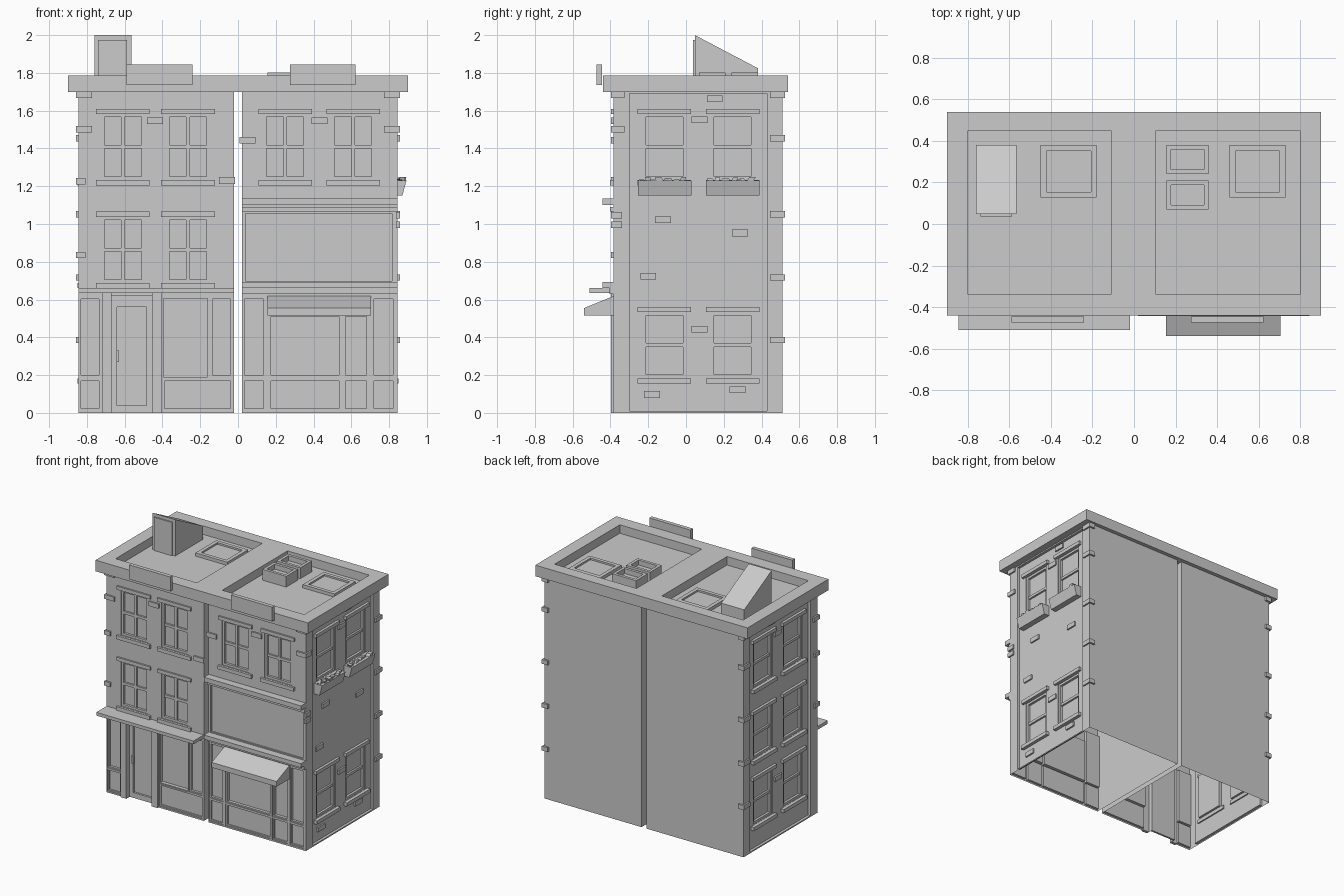
import bpy, bmesh, random
from mathutils import Vector

if "Cube" in bpy.data.objects:
    bpy.data.objects.remove(bpy.data.objects["Cube"])

random.seed(4)
FRONT, SIDE = 0.385, 0.825          # wall planes
parts, cuts = {}, {"L": [], "R": []}


def make(name, solids):
    """One object from a list of (cross-section points, extrude vector)."""
    bm = bmesh.new()
    for pts, vec in solids:
        f = bm.faces.new([bm.verts.new(p) for p in pts])
        top = bmesh.ops.extrude_face_region(bm, geom=[f])["geom"]
        bmesh.ops.translate(bm, vec=vec, verts=[v for v in top if isinstance(v, bmesh.types.BMVert)])
    bmesh.ops.recalc_face_normals(bm, faces=bm.faces)
    me = bpy.data.meshes.new(name)
    bm.to_mesh(me)
    bm.free()
    ob = bpy.data.objects.new(name, me)
    bpy.context.collection.objects.link(ob)
    return ob


def box(x0, x1, y0, y1, z0, z1):
    return ([(x0, y0, z0), (x1, y0, z0), (x1, y1, z0), (x0, y1, z0)], Vector((0, 0, z1 - z0)))


def fbox(face, u0, u1, z0, z1, d0, d1):
    """Box on a facade: u along the wall, d outward from it."""
    if face == "front":
        return box(u0, u1, -FRONT - d1, -FRONT - d0, z0, z1)
    if face == "right":
        return box(SIDE + d0, SIDE + d1, u0, u1, z0, z1)
    return box(-SIDE - d1, -SIDE - d0, u0, u1, z0, z1)


def add(name, *solids):
    parts.setdefault(name, []).extend(solids)


def pocket(face, u0, u1, z0, z1, depth):
    right = face == "right" or (face == "front" and u0 > 0)
    cuts["R" if right else "L"].append(fbox(face, u0, u1, z0, z1, -depth, 0.1))


def pane(name, face, u0, u1, z0, z1, cols=1, rows=1, w=0.01, depth=0.025):
    """Recess with a frame and glazing bars."""
    pocket(face, u0, u1, z0, z1, depth)
    a, b = -depth, -0.007
    add(name, fbox(face, u0, u0 + w, z0, z1, a, b), fbox(face, u1 - w, u1, z0, z1, a, b),
        fbox(face, u0 + w, u1 - w, z0, z0 + w, a, b), fbox(face, u0 + w, u1 - w, z1 - w, z1, a, b))
    for i in range(1, cols):
        c = u0 + (u1 - u0) * i / cols
        add(name, fbox(face, c - 0.01, c + 0.01, z0 + w, z1 - w, a, b - 0.003))
    for i in range(1, rows):
        c = z0 + (z1 - z0) * i / rows
        add(name, fbox(face, u0 + w, u1 - w, c - 0.01, c + 0.01, a, b - 0.004))


def window(face, c, z, cols, proud):
    """Sash window with sill and lintel; z is the sill bottom."""
    pane("sash_windows", face, c - 0.115, c + 0.115, z + 0.03, z + 0.378, cols, 2, 0.017)
    add("sills", fbox(face, c - 0.142, c + 0.142, z, z + 0.028, -0.01, proud + 0.005))
    add("lintels", fbox(face, c - 0.142, c + 0.142, z + 0.378, z + 0.405, -0.01, proud))


# side walls set back between corner piers
for f in ("left", "right"):
    pocket(f, -0.30, 0.43, 0.01, 1.69, 0)

# sash windows
for x in (-0.61, -0.265):
    for z in (0.66, 1.205):
        window("front", x, z, 2, 0.012)
for x in (0.25, 0.61):
    window("front", x, 1.205, 2, 0.012)
for y in (-0.115, 0.247):
    for z in (0.155, 0.66, 1.205):
        window("left", y, z, 1, 0.02)
    for z in (0.155, 1.205):
        window("right", y, z, 1, 0.02)

# shopfront panes and lower panels
S = "shopfront_frames"
for u0, u1 in ((-0.84, -0.725), (-0.145, -0.03), (0.025, 0.145), (0.71, 0.83)):
    pane(S, "front", u0, u1, 0.19, 0.612)
for u0, u1 in ((-0.84, -0.725), (-0.40, -0.03), (0.025, 0.145), (0.165, 0.545), (0.56, 0.69), (0.71, 0.83)):
    pane(S, "front", u0, u1, 0.012, 0.18, depth=0.018)
pane(S, "front", -0.40, -0.155, 0.185, 0.612, w=0.006, depth=0.035)
pane(S, "front", 0.165, 0.545, 0.19, 0.52, depth=0.03)
pane(S, "front", 0.56, 0.69, 0.19, 0.52, depth=0.03)

# doorway, door panel frame and handle
pocket("front", -0.67, -0.455, -0.1, 0.62, 0.045)
for a in ((-0.67, -0.64, 0, 0.62), (-0.485, -0.455, 0, 0.62), (-0.64, -0.485, 0, 0.04), (-0.64, -0.485, 0.56, 0.62)):
    add("door_frame", fbox("front", *a, -0.045, -0.03))
add("door_handle", fbox("front", -0.642, -0.63, 0.27, 0.33, -0.03, -0.01))
for x in (-0.72, -0.455):
    add("door_pilasters", fbox("front", x, x + 0.05, 0, 0.635, -0.01, 0.012))

# shop cornices and blank panel
add("left_cornice", fbox("front", -0.845, -0.02, 0.635, 0.66, 0, 0.125))
add("right_cornices", fbox("front", 0.02, 0.845, 0.66, 0.692, 0, 0.058),
    fbox("front", 0.02, 0.845, 0.63, 0.66, 0, 0.02),
    fbox("front", 0.02, 0.845, 1.10, 1.135, 0, 0.058),
    fbox("front", 0.02, 0.845, 1.065, 1.09, 0, 0.018))
pane("blank_panel_trim", "front", 0.035, 0.82, 0.695, 1.06, w=0.004, depth=0.015)

# awning
add("awning", ([(0.155, y, z) for y, z in ((-0.54, 0.515), (-0.54, 0.555), (-0.385, 0.618), (-0.385, 0.515))],
               Vector((0.55, 0, 0))))

# scattered bricks
for u, z in ((-0.44, 1.53), (0.432, 1.53), (-0.058, 1.213), (0.05, 1.425)):
    add("bricks", fbox("front", u - 0.042, u + 0.042, z, z + 0.035, -0.01, 0.012))
for u, z in ((0.152, 1.645), (0.072, 1.535), (-0.122, 1.005), (0.285, 0.935), (-0.2, 0.705),
             (0.072, 0.425), (-0.18, 0.08), (0.272, 0.105)):
    add("bricks", fbox("right", u - 0.042, u + 0.042, z, z + 0.035, -0.01, 0.012))
    if z > 1.5 or 0.4 < z < 0.5:
        add("bricks", fbox("left", u - 0.042, u + 0.042, z, z + 0.035, -0.01, 0.012))

# corner bricks wrapping the piers
for s in (-1, 1):
    def corner(y0, y1, z, w):
        add("corner_bricks", box(*sorted((s * 0.857, s * (0.857 - w))), y0, y1, z, z + 0.033))
    for z in (1.667, 1.437, 1.035, 0.70, 0.37):
        corner(0.445, 0.524, z, 0.05)
    for z in (1.667, 1.485):
        corner(-0.398, -0.325, z, 0.085)
    for z in ((1.21, 0.82) if s < 0 else (1.03, 0.98)):
        corner(-0.398, -0.34, z, 0.05 if s < 0 else 0.02)

# flower boxes with chunky plants
for y in (-0.255, 0.105):
    add("flower_boxes", ([(x, y, z) for x, z in ((0.82, 1.15), (0.87, 1.15), (0.892, 1.23), (0.82, 1.23))],
                         Vector((0, 0.285, 0))))
    for i in range(8):
        p = y + 0.03 + i * 0.029
        r, h = random.uniform(0.01, 0.02), random.uniform(0.01, 0.025)
        x = random.uniform(0.852, 0.872)
        add("plants", ([(x - r, p - r, 1.225), (x + r, p - r, 1.225), (x + r, p + r, 1.225), (x - r, p + r, 1.225)],
                       Vector((random.uniform(-.006, .006), random.uniform(-.015, .015), h))))

# front roof plates
for x in (-0.59, 0.275):
    add("roof_plates", box(x, x + 0.348, -0.475, -0.445, 1.735, 1.845))

# roof hatch house with sloping back
add("stair_hut", ([(-0.76, y, z) for y, z in ((0.047, 1.71), (0.38, 1.71), (0.38, 1.825), (0.047, 2.0))],
                  Vector((0.195, 0, 0))))
add("stair_hut_door", box(-0.74, -0.587, 0.037, 0.05, 1.71, 1.975))


def rim(name, x0, x1, y0, y1, z1, w, inner):
    """Rectangular kerb with a lower centre."""
    add(name, box(x0, x0 + w, y0, y1, 1.715, z1), box(x1 - w, x1, y0, y1, 1.715, z1),
        box(x0 + w, x1 - w, y0, y0 + w, 1.715, z1), box(x0 + w, x1 - w, y1 - w, y1, 1.715, z1),
        box(x0 + w, x1 - w, y0 + w, y1 - w, 1.715, inner))


for x in (-0.45, 0.46):
    rim("skylights", x, x + 0.27, 0.127, 0.38, 1.745, 0.028, 1.732)
for y in (0.07, 0.24):
    rim("roof_vents", 0.157, 0.36, y, y + 0.14, 1.803, 0.022, 1.765)

for name, solids in parts.items():
    make(name, solids)


def carve(ob, solids, open_bottom):
    """Subtract cutters, bake the result, optionally leave it open below."""
    helpers = []
    for s in solids:
        c = make("cutter", [s])
        c.hide_render = True
        m = ob.modifiers.new("cut", "BOOLEAN")
        m.operation, m.object, m.solver = "DIFFERENCE", c, "EXACT"
        helpers.append(c)
    bpy.context.view_layer.update()
    dg = bpy.context.evaluated_depsgraph_get()
    me = bpy.data.meshes.new_from_object(ob.evaluated_get(dg))
    ob.modifiers.clear()
    ob.data = me
    for c in helpers:
        bpy.data.objects.remove(c)
    if open_bottom:
        bm = bmesh.new()
        bm.from_mesh(me)
        low = [f for f in bm.faces if all(v.co.z < 0.001 for v in f.verts)]
        bmesh.ops.delete(bm, geom=low, context="FACES")
        bm.to_mesh(me)
        bm.free()


# hollow house shells and shared roof
carve(make("left_house", [box(-0.845, -0.02, -FRONT, 0.51, 0, 1.705)]), cuts["L"], True)
carve(make("right_house", [box(0.02, 0.845, -FRONT, 0.51, 0, 1.705)]), cuts["R"], True)
roof = make("roof_slab", [box(-0.9, 0.9, -0.44, 0.54, 1.70, 1.785)])
carve(roof, [box(-0.80, -0.11, -0.34, 0.45, 1.72, 1.9), box(0.105, 0.80, -0.34, 0.45, 1.72, 1.9)], False)
